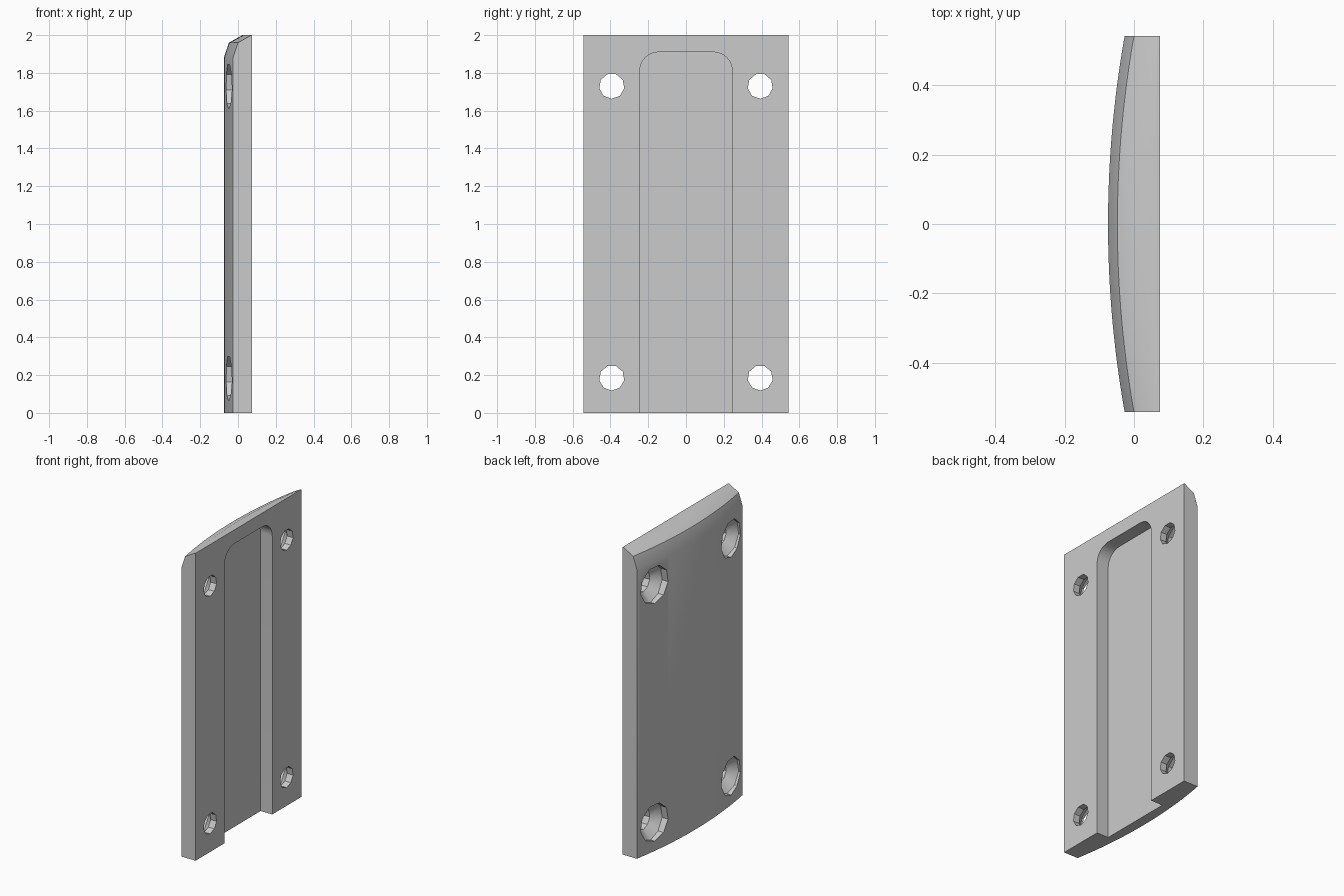
import bpy, bmesh, math
from mathutils import Matrix, Vector

cube = bpy.data.objects.get("Cube")
if cube:
    bpy.data.objects.remove(cube, do_unlink=True)

HALF_Y, BACK, APEX, SAG = 0.543, 0.075, -0.075, 0.048

grey = bpy.data.materials.new("plain grey")
grey.use_nodes = True
grey.diffuse_color = (0.6, 0.6, 0.6, 1)
grey.node_tree.nodes["Principled BSDF"].inputs["Base Color"].default_value = (0.6, 0.6, 0.6, 1)


def skin(name, rings):
    """Join equal-length rings of points into a closed solid."""
    bm = bmesh.new()
    rows = [[bm.verts.new(p) for p in ring] for ring in rings]
    n = len(rows[0])
    for a, b in zip(rows, rows[1:]):
        for i in range(n):
            j = (i + 1) % n
            bm.faces.new((a[i], a[j], b[j], b[i]))
    bm.faces.new(rows[0])
    bm.faces.new(rows[-1])
    bmesh.ops.dissolve_limit(bm, angle_limit=0.001, verts=bm.verts, edges=bm.edges)
    bmesh.ops.recalc_face_normals(bm, faces=bm.faces)
    mesh = bpy.data.meshes.new(name)
    bm.to_mesh(mesh)
    bm.free()
    mesh.materials.append(grey)
    ob = bpy.data.objects.new(name, mesh)
    bpy.context.collection.objects.link(ob)
    return ob


# Plate: side profile swept along a shallow arc, with a two-step bevelled top
radius = (HALF_Y ** 2 + SAG ** 2) / (2 * SAG)
STEPS = 32
sections = []
for k in range(STEPS + 1):
    y = HALF_Y * (2 * k / STEPS - 1)
    x = APEX + radius - math.sqrt(radius ** 2 - y ** 2)
    sections.append([(px, y, pz) for px, pz in (
        (BACK, 0), (x, 0), (x, 1.88), (x + 0.027, 1.96), (x + 0.098, 2), (BACK, 2))])
plate = skin("curved_plate", sections)

# Slot cutter: open at the bottom, rounded at the two top corners
R, W, TOP = 0.1, 0.245, 1.91
outline = [(-W, -0.1), (W, -0.1)]
for side, start in ((1, 0), (-1, 90)):
    for s in range(9):
        a = math.radians(start + 90 * s / 8)
        outline.append((side * (W - R) + R * math.cos(a), TOP - R + R * math.sin(a)))
cutters = [skin("slot_cutter", [[(x, y, z) for y, z in outline] for x in (-0.009, 0.2)])]

# Countersunk screw hole cutters, nine-sided
for y in (-0.393, 0.393):
    for z in (0.185, 1.73):
        rings = [[(x, y + r * math.sin(2 * math.pi * i / 9), z - r * math.cos(2 * math.pi * i / 9))
                  for i in range(9)]
                 for x, r in ((-0.2, 0.121), (-0.02, 0.121), (0.032, 0.067), (0.2, 0.067))]
        cutters.append(skin("screw_hole_cutter", rings))

# Cut, then remove the cutters
bpy.context.view_layer.objects.active = plate
plate.select_set(True)
for c in cutters:
    c.hide_render = True
    mod = plate.modifiers.new("cut", "BOOLEAN")
    mod.operation, mod.solver, mod.object = "DIFFERENCE", "EXACT", c
    bpy.ops.object.modifier_apply(modifier=mod.name)
    bpy.data.objects.remove(c, do_unlink=True)

# Smooth shading with crisp edges
bpy.ops.object.select_all(action="DESELECT")
plate.select_set(True)
bpy.ops.object.shade_smooth_by_angle(angle=math.radians(30))
